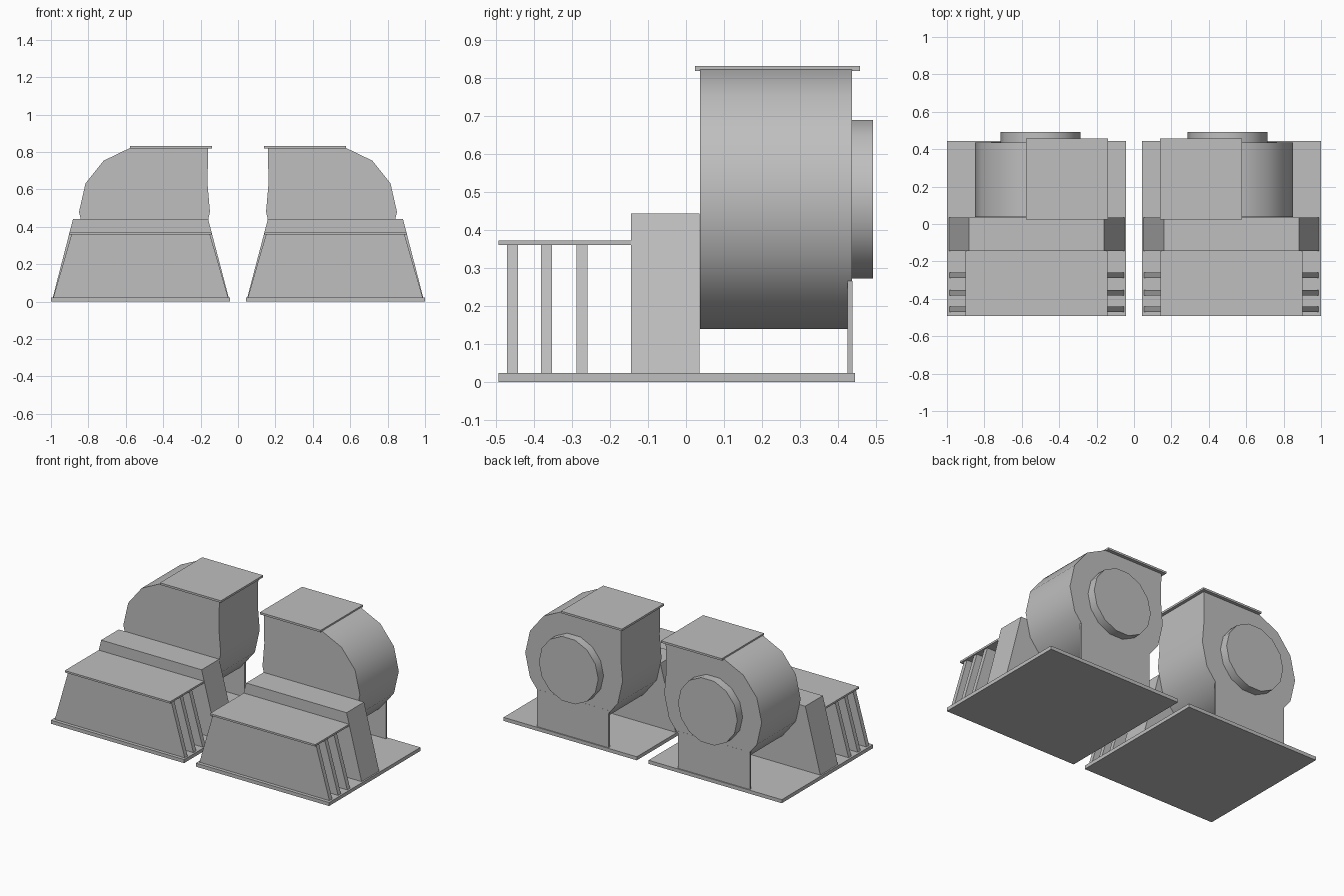
import bpy, bmesh, math

cube = bpy.data.objects.get("Cube")
if cube:
    bpy.data.objects.remove(cube, do_unlink=True)

# Single painted-metal colour
grey = bpy.data.materials.new("light grey metal")
grey.use_nodes = True
colour = (0.52, 0.52, 0.52, 1)
grey.diffuse_color = colour
grey.node_tree.nodes["Principled BSDF"].inputs["Base Color"].default_value = colour


def prism(name, profile, y0, y1, smooth=False):
    """Extrude an x-z profile along y."""
    bm = bmesh.new()
    face = bm.faces.new([bm.verts.new((x, y0, z)) for x, z in profile])
    new = bmesh.ops.extrude_face_region(bm, geom=[face])["geom"]
    verts = [v for v in new if isinstance(v, bmesh.types.BMVert)]
    bmesh.ops.translate(bm, vec=(0, y1 - y0, 0), verts=verts)
    bmesh.ops.recalc_face_normals(bm, faces=bm.faces)
    mesh = bpy.data.meshes.new(name)
    bm.to_mesh(mesh)
    bm.free()
    mesh.materials.append(grey)
    obj = bpy.data.objects.new(name, mesh)
    bpy.context.collection.objects.link(obj)
    if smooth:
        bpy.ops.object.select_all(action="DESELECT")
        obj.select_set(True)
        bpy.context.view_layer.objects.active = obj
        bpy.ops.object.shade_smooth_by_angle(angle=math.radians(29))


def box(x0, x1, z0, z1):
    return [(x0, z0), (x1, z0), (x1, z1), (x0, z1)]


def trapezoid(bottom, top, z0, z1):
    return [(bottom[0], z0), (bottom[1], z0), (top[1], z1), (top[0], z1)]


SIDES = 14
CX, CZ = 0.5, 0.48


def ring(radius, steps):
    return [(CX + radius * math.cos(math.tau * i / SIDES),
             CZ + radius * math.sin(math.tau * i / SIDES)) for i in steps]


# Round casing from the outlet edge clockwise to the inner side, then up the duct
casing = ring(0.35, range(3, -8, -1)) + [(0.163, 0.63), (0.16, 0.82)]

# Two mirrored fan units
for side, label in ((1, "left"), (-1, "right")):
    def part(name, profile, y0, y1, smooth=False):
        prism(f"{label}_{name}", [(side * x, z) for x, z in profile], y0, y1, smooth)

    part("base_plate", box(0.042, 1.0, 0, 0.023), -0.493, 0.445)

    # Motor frame: three ribs under a cover plate
    for n, y in enumerate((-0.471, -0.382, -0.288)):
        part(f"frame_rib_{n + 1}",
             trapezoid((0.053, 0.987), (0.15, 0.89), 0.023, 0.36), y, y + 0.029)
    part("frame_cover", box(0.143, 0.9, 0.36, 0.372), -0.493, -0.145)

    # Solid block between motor frame and fan
    part("bearing_block",
         trapezoid((0.05, 0.99), (0.16, 0.882), 0.023, 0.442), -0.145, 0.035)

    # Fan casing, outlet flange, inlet collar and rear support
    part("fan_casing", casing, 0.037, 0.437, True)
    part("outlet_flange", box(0.14, 0.578, 0.818, 0.831), 0.024, 0.458)
    part("inlet_collar", ring(0.2135, range(SIDES)), 0.437, 0.492, True)
    part("rear_support", box(0.25, 0.765, 0.023, 0.265), 0.425, 0.4375)
